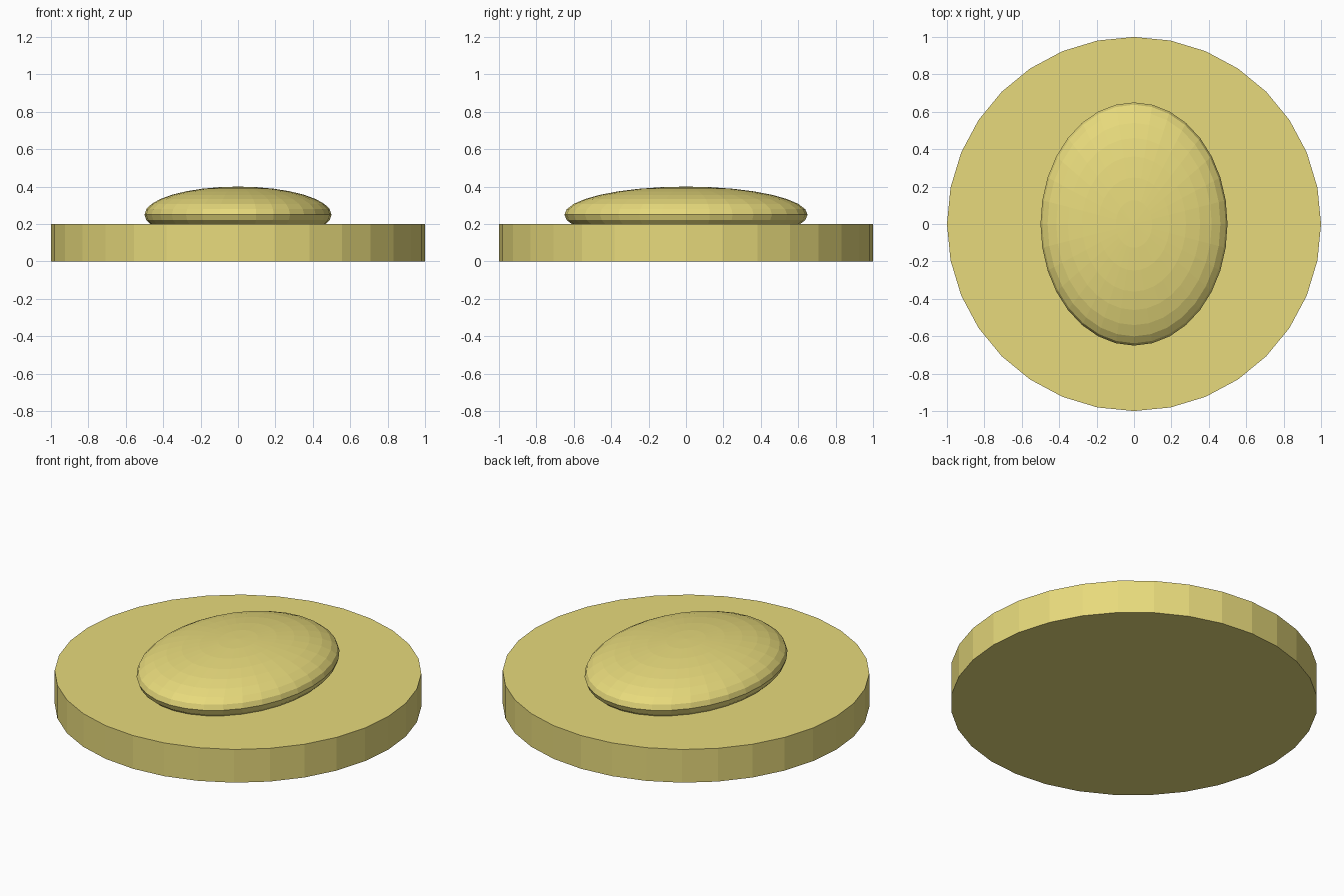
import bpy

if "Cube" in bpy.data.objects:
    bpy.data.objects.remove(bpy.data.objects["Cube"])

gold = bpy.data.materials.new("pale_gold")
gold.diffuse_color = (0.8, 0.7, 0.2, 1.0)
gold.use_nodes = True
gold.node_tree.nodes["Principled BSDF"].inputs["Base Color"].default_value = gold.diffuse_color


def finish(name):
    obj = bpy.context.object
    obj.name = name
    obj.data.materials.append(gold)
    return obj


# Round base disc, 32 flat sides
bpy.ops.mesh.primitive_cylinder_add(vertices=32, radius=1.0, depth=0.2, location=(0, 0, 0.1))
finish("base_disc")

# Flattened oval dome, sunk partly into the disc
bpy.ops.mesh.primitive_uv_sphere_add(segments=32, ring_count=16, radius=1.0, location=(0, 0, 0.25))
dome = finish("oval_dome")
dome.scale = (0.5, 0.65, 0.15)
bpy.ops.object.transform_apply(location=False, rotation=False, scale=True)
